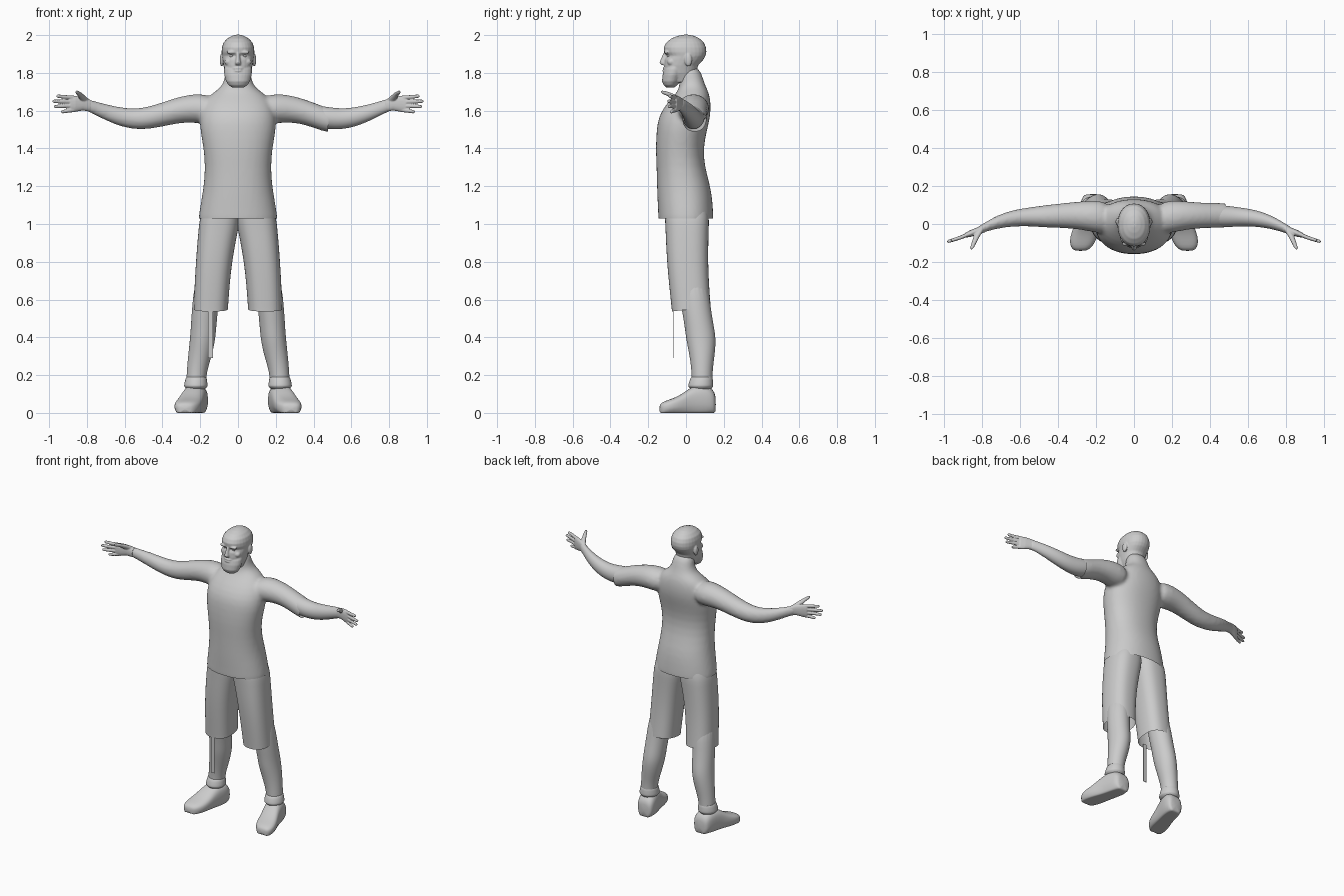
import bpy, bmesh, math
from mathutils import Matrix


def loft(bm, rows, axis="z", n=20, p=2.0, sx=1, caps=True):
    """Rows are (position along axis, centre a, centre b, radius a, radius b)."""
    rings = []
    for t, ca, cb, ra, rb in rows:
        ring = []
        for i in range(n):
            w = 2 * math.pi * i / n
            c, s = math.cos(w), math.sin(w)
            a = ca + ra * math.copysign(abs(c) ** (2 / p), c)
            b = cb + rb * math.copysign(abs(s) ** (2 / p), s)
            co = {"x": (t, a, b), "y": (a, t, b), "z": (a, b, t)}[axis]
            ring.append(bm.verts.new((co[0] * sx, co[1], co[2])))
        rings.append(ring)
    for r, q in zip(rings, rings[1:]):
        for i in range(n):
            j = (i + 1) % n
            bm.faces.new((r[i], r[j], q[j], q[i]))
    if caps:
        bm.faces.new(rings[0])
        bm.faces.new(rings[-1])
    bmesh.ops.recalc_face_normals(bm, faces=bm.faces)


def ball(bm, pos, size):
    m = Matrix.Translation(pos) @ Matrix.Diagonal((*size, 1))
    bmesh.ops.create_uvsphere(bm, u_segments=16, v_segments=10, radius=1, matrix=m)


def finish(name, bm, mirror=False, subsurf=0, voxel=0, smooth=3):
    me = bpy.data.meshes.new(name)
    bm.to_mesh(me)
    bm.free()
    me.shade_smooth()
    ob = bpy.data.objects.new(name, me)
    bpy.context.collection.objects.link(ob)
    if mirror:
        ob.modifiers.new("Mirror", "MIRROR").use_mirror_merge = False
    if subsurf:
        ob.modifiers.new("Subsurf", "SUBSURF").levels = subsurf
        ob.modifiers["Subsurf"].render_levels = subsurf
    if voxel:
        r = ob.modifiers.new("Remesh", "REMESH")
        r.mode, r.voxel_size, r.use_smooth_shade = "VOXEL", voxel, True
        s = ob.modifiers.new("Smooth", "SMOOTH")
        s.factor, s.iterations = 0.5, smooth
    return ob


# Arm profile from shoulder to wrist
upper_arm = [(.12, .03, 1.605, .09, .075), (.21, .04, 1.612, .085, .08),
             (.28, .045, 1.61, .075, .072), (.36, .045, 1.592, .067, .068)]
forearm = [(.47, .04, 1.56, .06, .06), (.55, .038, 1.555, .05, .055),
           (.63, .032, 1.568, .045, .051), (.72, .012, 1.598, .036, .042),
           (.80, -.025, 1.632, .024, .033), (.83, -.036, 1.636, .018, .032)]

# Shirt, neck and the bare arm, blended into one skin
bm = bmesh.new()
loft(bm, [(.97, 0, 0, .213, .147), (1.03, 0, 0, .211, .146), (1.12, 0, -.005, .196, .146),
          (1.2, 0, -.012, .182, .142), (1.3, 0, -.028, .174, .128), (1.4, 0, -.035, .182, .126),
          (1.5, 0, -.022, .202, .134), (1.57, 0, -.008, .202, .138), (1.64, 0, .015, .185, .117),
          (1.69, 0, .035, .142, .088), (1.72, 0, .036, .092, .072), (1.76, 0, .03, .07, .063),
          (1.84, 0, .015, .066, .055)], n=32, p=2.2)
loft(bm, upper_arm + forearm, "x", sx=-1)
loft(bm, upper_arm + [(.44, .045, 1.56, .067, .067), (.53, .045, 1.535, .066, .066)], "x")
shirt = finish("shirt_and_bare_arm", bm, subsurf=1, voxel=.011, smooth=6)
dg = bpy.context.evaluated_depsgraph_get()
baked = bpy.data.meshes.new_from_object(shirt.evaluated_get(dg))
shirt.modifiers.clear()
shirt.data = baked
# Crisp open hem and sleeve end
bm = bmesh.new()
bm.from_mesh(baked)
for co, no in (((0, 0, 1.03), (0, 0, -1)), ((.48, 0, 0), (1, 0, -.08))):
    if co[0]:
        co = (.48, 0, 1.55)
    geom = bm.verts[:] + bm.edges[:] + bm.faces[:]
    bmesh.ops.bisect_plane(bm, geom=geom, plane_co=co, plane_no=no, clear_outer=True)
bm.to_mesh(baked)
bm.free()
baked.shade_smooth()

# Forearm coming out of the sleeve
bm = bmesh.new()
loft(bm, [(.38, .045, 1.58, .055, .055)] + forearm, "x")
finish("sleeved_forearm", bm, subsurf=2)

# Hands: palm, four fingers and thumb
bm = bmesh.new()
loft(bm, [(.78, -.018, 1.625, .024, .032), (.82, -.036, 1.637, .02, .036),
          (.86, -.05, 1.637, .018, .043), (.89, -.06, 1.636, .012, .04)], "x", p=2.3)
for z0, z1, x1 in ((1.668, 1.677, .962), (1.646, 1.650, .983), (1.625, 1.622, .975), (1.604, 1.594, .937)):
    y1 = -.055 - (x1 - .87) * .32
    loft(bm, [(.86, -.05, z0, .011, .011), ((.87 + x1) / 2, (y1 - .055) / 2 - .003, (z0 + z1) / 2, .0105, .0105),
              (x1 - .008, y1, z1, .009, .009), (x1, y1, z1, .004, .004)], "x", n=12)
loft(bm, [(-.025, .805, 1.65, .02, .018), (-.06, .825, 1.67, .017, .017),
          (-.095, .84, 1.688, .013, .012), (-.125, .852, 1.698, .010, .009),
          (-.133, .855, 1.70, .005, .004)], "y", n=12)
finish("hands", bm, mirror=True, voxel=.0035, smooth=2)

# Head: skull, beard, nose, brows, lips and ears
bm = bmesh.new()
loft(bm, [(1.75, 0, -.015, .05, .06), (1.80, 0, -.03, .068, .085), (1.84, 0, -.026, .077, .09),
          (1.87, 0, -.011, .082, .103), (1.89, 0, 0, .085, .103), (1.91, 0, -.004, .087, .112),
          (1.935, 0, -.006, .085, .112), (1.96, 0, -.005, .077, .1), (1.982, 0, -.003, .057, .075),
          (1.995, 0, 0, .034, .046), (2.002, 0, 0, .012, .016)], n=28, p=2.15)
loft(bm, [(1.722, 0, -.083, .03, .02), (1.735, 0, -.082, .05, .036), (1.755, 0, -.079, .063, .048),
          (1.79, 0, -.07, .073, .054), (1.82, 0, -.062, .074, .054), (1.845, 0, -.05, .07, .05)], n=24)
loft(bm, [(1.905, 0, -.108, .009, .012), (1.87, 0, -.117, .012, .018),
          (1.853, 0, -.119, .016, .022), (1.842, 0, -.116, .014, .015)], n=12)
ball(bm, (0, -.114, 1.824), (.026, .010, .006))
ball(bm, (0, -.115, 1.811), (.022, .011, .006))
for s in (-1, 1):
    ball(bm, (s * .033, -.104, 1.909), (.03, .013, .009))
    ball(bm, (s * .05, -.078, 1.858), (.022, .022, .02))
    ball(bm, (s * .086, .012, 1.868), (.011, .02, .034))
finish("head", bm, voxel=.0045, smooth=2)

# Eyes
bm = bmesh.new()
ball(bm, (.032, -.088, 1.89), (.014, .012, .009))
finish("eyes", bm, mirror=True)

# Shorts, open at the leg hems
bm = bmesh.new()
loft(bm, [(.55, .144, .028, .091, .103), (.553, .144, .028, .091, .103), (.68, .137, .016, .093, .106),
          (.8, .127, .008, .096, .109), (.92, .112, .006, .102, .113), (.98, .102, .006, .106, .115),
          (1.04, .095, .005, .107, .118), (1.1, .085, 0, .09, .11)], n=28, p=2.5, caps=False)
for v in bm.verts:
    if v.co.z < .56:
        v.co.z += v.co.y * .12 - .004
finish("shorts", bm, mirror=True, subsurf=1)

# Loose strap hanging below one hem
bm = bmesh.new()
bmesh.ops.create_cube(bm, size=1, matrix=Matrix.Translation((-.146, -.068, .425)) @ Matrix.Diagonal((.026, .003, .27, 1)))
finish("hanging_strap", bm).data.shade_flat()

# Legs
bm = bmesh.new()
loft(bm, [(.75, .155, .03, .07, .08), (.55, .175, .054, .07, .078), (.46, .182, .07, .068, .078),
          (.39, .187, .08, .068, .08), (.31, .2, .085, .064, .068), (.24, .214, .085, .056, .058),
          (.18, .222, .085, .052, .055), (.1, .224, .085, .05, .055)])
finish("legs", bm, mirror=True, subsurf=2)

# Sock cuffs, flaring at the bottom
bm = bmesh.new()
loft(bm, [(.195, .221, .085, .05, .053), (.188, .221, .083, .056, .059), (.155, .223, .079, .062, .066),
          (.14, .223, .078, .064, .068), (.137, .223, .078, .058, .062), (.12, .224, .08, .05, .055)])
finish("sock_cuffs", bm, mirror=True, subsurf=1)

# Shoes with flat soles, toes turned out
bm = bmesh.new()
loft(bm, [(.158, .214, .045, .04, .045), (.145, .215, .06, .055, .062), (.11, .219, .07, .063, .078),
          (.05, .232, .07, .063, .078), (.01, .243, .058, .064, .066), (-.04, .258, .043, .07, .045),
          (-.09, .27, .034, .07, .036), (-.125, .278, .028, .054, .03), (-.142, .281, .022, .03, .02)],
     "y", n=24, p=2.7)
for v in bm.verts:
    v.co.z = 0 if v.co.z < .012 else v.co.z
finish("shoes", bm, mirror=True, subsurf=1)
